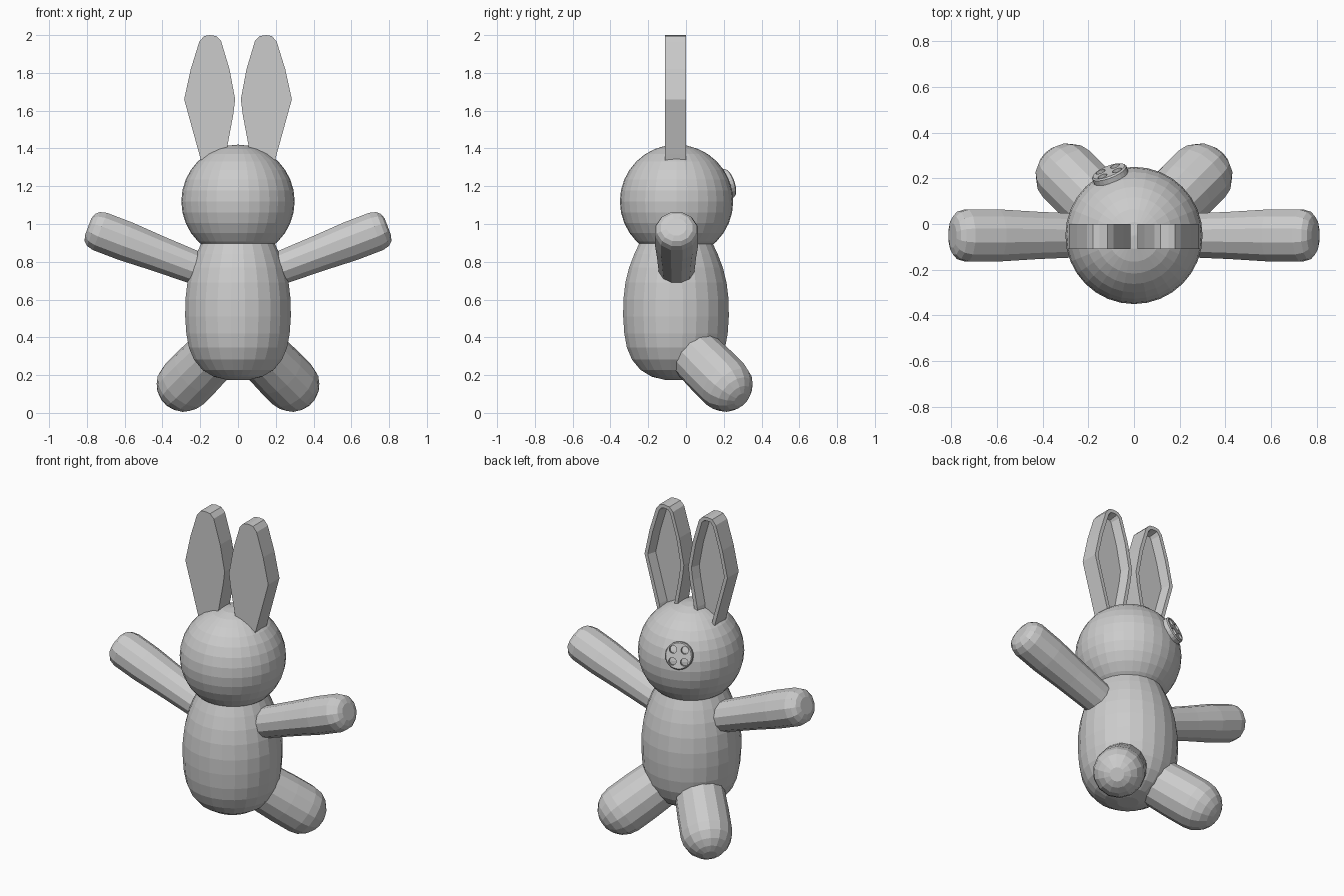
import bpy, bmesh, math
from mathutils import Matrix, Vector

if "Cube" in bpy.data.objects:
    bpy.data.objects.remove(bpy.data.objects["Cube"])

grey = bpy.data.materials.new("plush_grey")
grey.diffuse_color = (0.6, 0.6, 0.6, 1)
grey.use_nodes = True
grey.node_tree.nodes["Principled BSDF"].inputs["Base Color"].default_value = grey.diffuse_color


def finish(bm, name, mirror=False):
    bmesh.ops.recalc_face_normals(bm, faces=bm.faces)
    me = bpy.data.meshes.new(name)
    bm.to_mesh(me)
    bm.free()
    me.materials.append(grey)
    ob = bpy.data.objects.new(name, me)
    bpy.context.collection.objects.link(ob)
    if mirror:
        ob.modifiers.new("mirror", 'MIRROR').use_mirror_merge = False
    return ob


def lathe(bm, profile, segs, mat):
    """Rings of (radius, height) around the local z axis, capped at both ends."""
    rings = []
    for r, h in profile:
        rings.append([bm.verts.new(mat @ Vector((r * math.cos(a), r * math.sin(a), h)))
                      for a in [2 * math.pi * (i + 0.5) / segs for i in range(segs)]])
    for lo, hi in zip(rings, rings[1:]):
        for i in range(segs):
            j = (i + 1) % segs
            bm.faces.new((lo[i], lo[j], hi[j], hi[i]))
    bm.faces.new(rings[0][::-1])
    bm.faces.new(rings[-1])


def frame(origin, direction, side, stretch=1.0):
    """Matrix whose z axis is direction; the x axis lies near side."""
    z = Vector(direction).normalized()
    y = z.cross(Vector(side)).normalized()
    x = y.cross(z) * stretch
    m = Matrix((x, y, z)).transposed().to_4x4()
    m.translation = origin
    return m


# Head
bm = bmesh.new()
bmesh.ops.create_uvsphere(bm, u_segments=32, v_segments=16, radius=0.3,
                          matrix=Matrix.Translation((0, -0.05, 1.12)))
finish(bm, "head")

# Body
bm = bmesh.new()
lathe(bm, [(0.06, 0.175), (0.13, 0.192), (0.19, 0.228), (0.235, 0.282), (0.262, 0.345),
           (0.276, 0.42), (0.282, 0.51), (0.281, 0.60), (0.27, 0.69), (0.25, 0.77),
           (0.223, 0.84), (0.19, 0.91), (0.14, 0.95)], 24, Matrix.Translation((0, -0.053, 0)))
finish(bm, "body")

# Arms
bm = bmesh.new()
lathe(bm, [(0.088, 0), (0.092, 0.12), (0.099, 0.3), (0.109, 0.48), (0.109, 0.625),
           (0.099, 0.662), (0.08, 0.682), (0.05, 0.692)], 12,
      frame((0.147, -0.05, 0.738), (0.934, 0, 0.356), (0, 1, 0), 1.08))
finish(bm, "arms", True)

# Legs
bm = bmesh.new()
R = 0.147
tip = [(R * math.cos(t), R * math.sin(t)) for t in [math.radians(a) for a in (0, 20, 40, 58, 74)]]
lathe(bm, [(0.14, -0.32), (R, -0.12)] + tip, 14,
      frame((0.285, 0.207, 0.152), (1, 1, -1), (1, -1, 0)))
finish(bm, "legs", True)

# Ears, hollowed on the face side
bm = bmesh.new()
outline = [(0.185, 1.3), (0.205, 1.37), (0.285, 1.66), (0.25, 1.82), (0.205, 1.965), (0.18, 1.995),
           (0.15, 2.0), (0.115, 1.995), (0.09, 1.97), (0.045, 1.82), (0.015, 1.66),
           (0.025, 1.58), (0.055, 1.42), (0.075, 1.3)]
front = bm.faces.new([bm.verts.new((x, -0.11, z)) for x, z in outline])
ext = bmesh.ops.extrude_face_region(bm, geom=[front], use_keep_orig=True)
back = [g for g in ext["geom"] if isinstance(g, bmesh.types.BMFace)][0]
bmesh.ops.translate(bm, vec=(0, 0.11, 0), verts=back.verts[:])
bmesh.ops.recalc_face_normals(bm, faces=bm.faces)
bmesh.ops.inset_region(bm, faces=[back], thickness=0.022)
bmesh.ops.inset_region(bm, faces=[back], thickness=0.016)
bmesh.ops.translate(bm, vec=(0, -0.055, 0), verts=back.verts[:])
finish(bm, "ears", True)

# Button eye with four holes
m = frame((0, -0.05, 1.12), (-0.35, 0.89, 0.31), (1, 0, 0))
bm = bmesh.new()
lathe(bm, [(0.08, 0.27), (0.08, 0.311), (0.074, 0.318), (0.06, 0.318)], 24, m)
button = finish(bm, "button_eye")
bm = bmesh.new()
for sx in (-1, 1):
    for sy in (-1, 1):
        lathe(bm, [(0.022, 0.25), (0.022, 0.35)], 12,
              m @ Matrix.Rotation(math.radians(8), 4, 'Z') @ Matrix.Translation((sx * 0.034, sy * 0.034, 0)))
cutter = finish(bm, "button_hole_cutter")
cutter.hide_render = True
cutter.hide_viewport = True
cut = button.modifiers.new("holes", 'BOOLEAN')
cut.operation = 'DIFFERENCE'
cut.solver = 'EXACT'
cut.object = cutter
